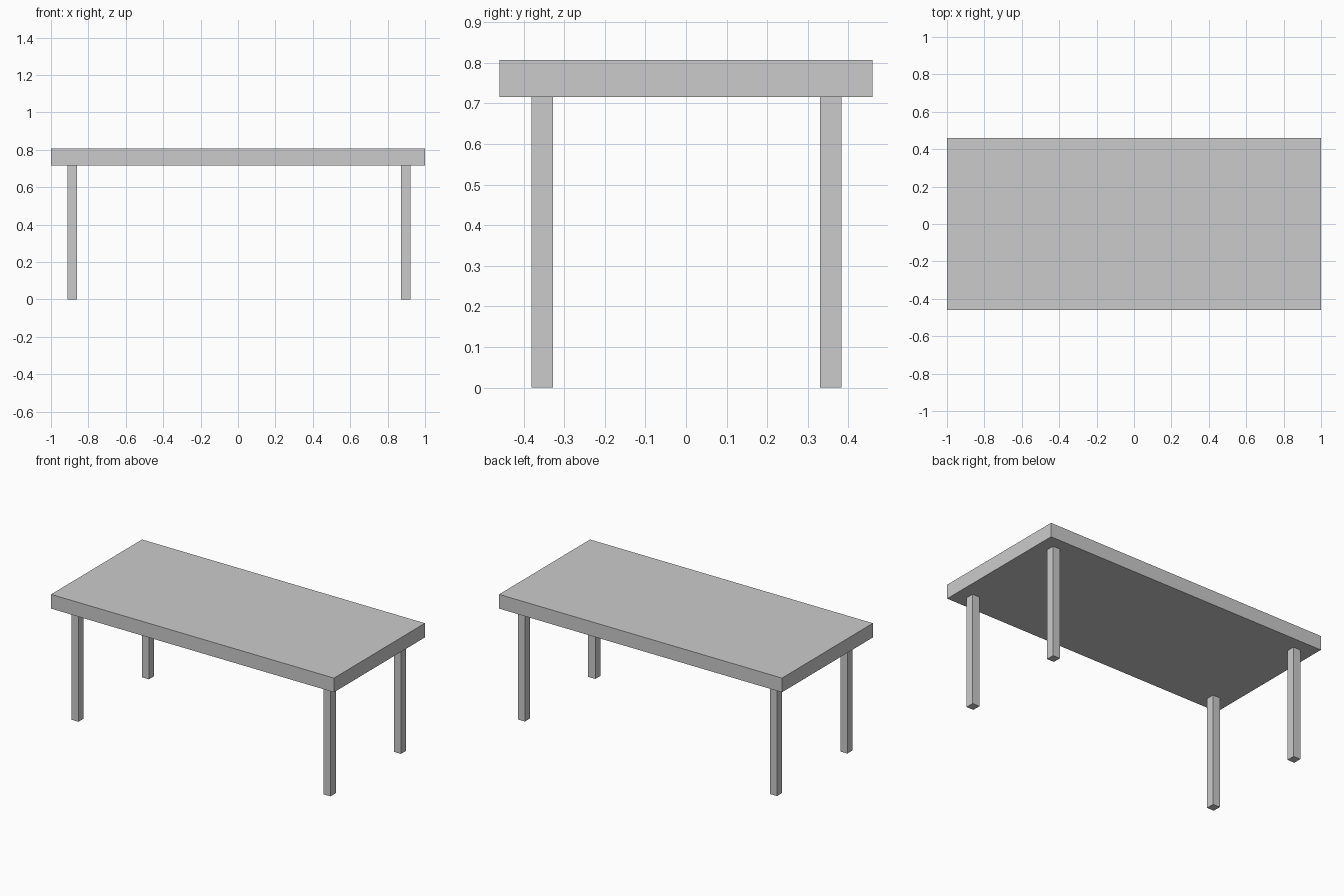
import bpy

if "Cube" in bpy.data.objects:
    bpy.data.objects.remove(bpy.data.objects["Cube"])


def box(name, x, y, z):
    """Add a box spanning the given (min, max) ranges."""
    bpy.ops.mesh.primitive_cube_add(size=1, location=[sum(r) / 2 for r in (x, y, z)])
    ob = bpy.context.object
    ob.name = name
    ob.scale = [r[1] - r[0] for r in (x, y, z)]
    bpy.ops.object.transform_apply(location=False, rotation=False, scale=True)
    return ob


UNDERSIDE, TOP = 0.716, 0.807

# Thick rectangular slab
box("tabletop", (-1, 1), (-0.459, 0.459), (UNDERSIDE, TOP))

# Four square legs, set in slightly unevenly from the corners
for side, x in (("left", (-0.911, -0.861)), ("right", (0.871, 0.921))):
    for end, y in (("front", (-0.381, -0.328)), ("back", (0.330, 0.383))):
        box(f"{end}_{side}_leg", x, y, (0, UNDERSIDE))
